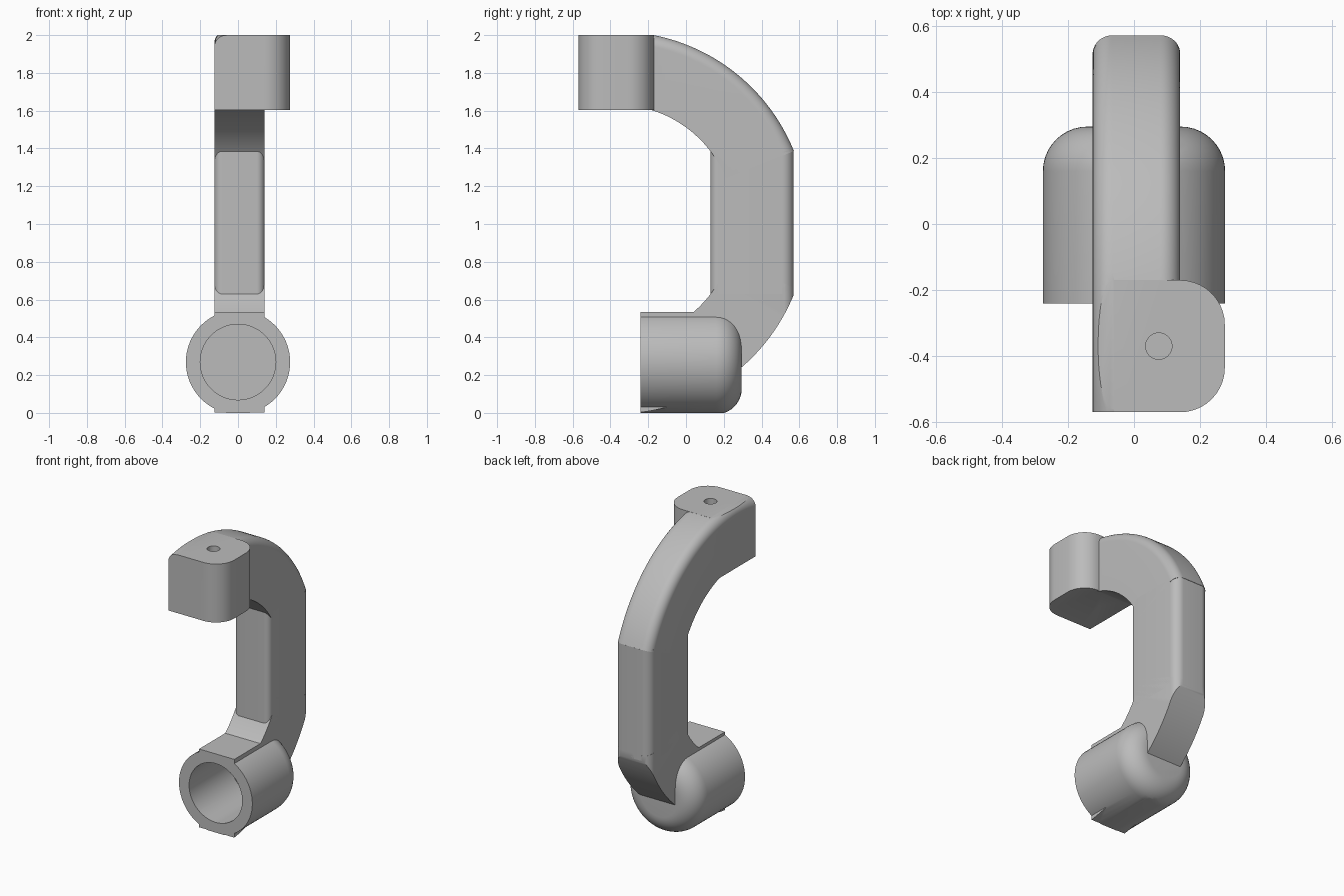
import bpy, bmesh
from math import sin, cos, radians, pi
from mathutils import Vector

cube = bpy.data.objects.get("Cube")
if cube:
    bpy.data.objects.remove(cube, do_unlink=True)

grey = bpy.data.materials.new("plain_grey")
grey.use_nodes = True
grey.diffuse_color = (0.5, 0.5, 0.5, 1)
grey.node_tree.nodes["Principled BSDF"].inputs["Base Color"].default_value = (0.5, 0.5, 0.5, 1)

LEFT, RIGHT = -0.125, 0.14        # arm sides
CY, CZ = -0.367, 1.007            # centre of the arm's arcs
INNER, OUTER = 0.624, 1.012       # arc radii
BARREL_Z, BARREL_R = 0.269, 0.276


def rounded_rect(u0, u1, v0, v1, radii, steps=10):
    """Corner order: low-low, high-low, high-high, low-high."""
    points = []
    corners = [(u0, v0, 1, 1), (u1, v0, -1, 1), (u1, v1, -1, -1), (u0, v1, 1, -1)]
    for i, ((u, v, su, sv), r) in enumerate(zip(corners, radii)):
        if r == 0:
            points.append((u, v))
            continue
        for k in range(steps + 1):
            a = pi + i * pi / 2 + k / steps * pi / 2
            points.append((u + su * r + r * cos(a), v + sv * r + r * sin(a)))
    return points


def loft(name, sections, clips=()):
    """Solid through matching loops, trimmed by planes (point, outward normal)."""
    bm = bmesh.new()
    loops = [[bm.verts.new(p) for p in s] for s in sections]
    n = len(loops[0])
    for a, b in zip(loops, loops[1:]):
        for i in range(n):
            j = (i + 1) % n
            bm.faces.new((a[i], a[j], b[j], b[i]))
    bm.faces.new(loops[0])
    bm.faces.new(loops[-1])
    for co, normal in clips:
        cut = bmesh.ops.bisect_plane(bm, geom=bm.verts[:] + bm.edges[:] + bm.faces[:],
                                     plane_co=co, plane_no=normal, clear_outer=True)
        edges = [e for e in cut["geom_cut"] if isinstance(e, bmesh.types.BMEdge)]
        bmesh.ops.holes_fill(bm, edges=edges, sides=0)
    bmesh.ops.recalc_face_normals(bm, faces=bm.faces[:])
    mesh = bpy.data.meshes.new(name)
    bm.to_mesh(mesh)
    bm.free()
    mesh.materials.append(grey)
    obj = bpy.data.objects.new(name, mesh)
    bpy.context.collection.objects.link(obj)
    return obj


def prism_z(name, outline, z0, z1):
    return loft(name, [[(x, y, z) for x, y in outline] for z in (z0, z1)])


def arc_arm(name, start, end, fillet, clips):
    """Arm profile swept about the arc centre."""
    profile = rounded_rect(LEFT, RIGHT, INNER, OUTER, (0, 0, fillet, fillet))
    steps = 40
    angles = [radians(start + (end - start) * k / steps) for k in range(steps + 1)]
    return loft(name, [[(x, CY + r * cos(a), CZ + r * sin(a)) for x, r in profile]
                       for a in angles], clips)


def circle_y(r, y, x=0, z=BARREL_Z, n=64):
    return [(x + r * cos(2 * pi * k / n), y, z + r * sin(2 * pi * k / n)) for k in range(n)]


def combine(target, tool, operation):
    mod = target.modifiers.new("combine", "BOOLEAN")
    mod.operation, mod.object, mod.solver = operation, tool, "EXACT"
    bpy.context.view_layer.objects.active = target
    bpy.ops.object.modifier_apply(modifier=mod.name)
    bpy.data.objects.remove(tool, do_unlink=True)


# Upper curve of the arm, trimmed flat on top
upper_arm = arc_arm("upper_arm", 22, 104, 0.06,
                    [((0, 0, 2), (0, 0, 1)), ((0, -0.57, 0), (0, -1, 0))])

# Mounting block with rounded outer side; the filleted arm edge shows on its inner side
corners = (0, 0.135, 0.135, 0)
block = prism_z("mounting_block", rounded_rect(-0.06, 0.275, -0.57, -0.17, corners), 1.603, 2)
block_side = prism_z("block_side", rounded_rect(LEFT, 0.1, -0.57, -0.17, (0,) * 4), 1.603, 1.92)
combine(block, block_side, "UNION")
combine(upper_arm, block, "UNION")
upper_arm.name = "upper_arm_and_block"
pin = [[(0.075 + 0.04 * cos(k * pi / 16), -0.37 + 0.04 * sin(k * pi / 16), z)
        for k in range(32)] for z in (1.8, 2.1)]
combine(upper_arm, loft("pin_hole", pin), "DIFFERENCE")

# Straight grip
grip = prism_z("grip", rounded_rect(LEFT, RIGHT, 0.13, 0.57, (0.04, 0.04, 0.06, 0.06)),
               0.63, 1.385)

# Lower curve of the arm, trimmed by the grip's rounded back edges
lower_arm = arc_arm("lower_arm", -20, -86, 0, [((0, -0.24, 0), (0, -1, 0))])
combine(lower_arm, prism_z("trim", rounded_rect(LEFT - 0.001, RIGHT + 0.001, -0.5, 0.57,
                                               (0, 0, 0.06, 0.06)), -0.1, 1), "INTERSECT")

# Barrel with rounded back end, flattened at top and bottom
rings = [circle_y(BARREL_R, -0.24)]
for k in range(11):
    a = k / 10 * pi / 2
    rings.append(circle_y(BARREL_R - 0.135 * (1 - cos(a)), 0.16 + 0.135 * sin(a)))
barrel = loft("barrel", rings, [((0, 0, 0.535), (0, 0, 1)), ((0, 0, 0), (0, 0, -1))])
boss = prism_z("boss", rounded_rect(LEFT, RIGHT, -0.24, 0.07, (0,) * 4), 0.2, 0.535)
combine(barrel, boss, "UNION")
combine(barrel, lower_arm, "UNION")
combine(barrel, loft("bore", [circle_y(0.2, -0.4), circle_y(0.2, 0.2)]), "DIFFERENCE")
barrel.name = "barrel_and_lower_arm"

for obj in (upper_arm, grip, barrel):
    bpy.ops.object.select_all(action="DESELECT")
    obj.select_set(True)
    bpy.context.view_layer.objects.active = obj
    bpy.ops.object.shade_smooth_by_angle(angle=radians(30))
